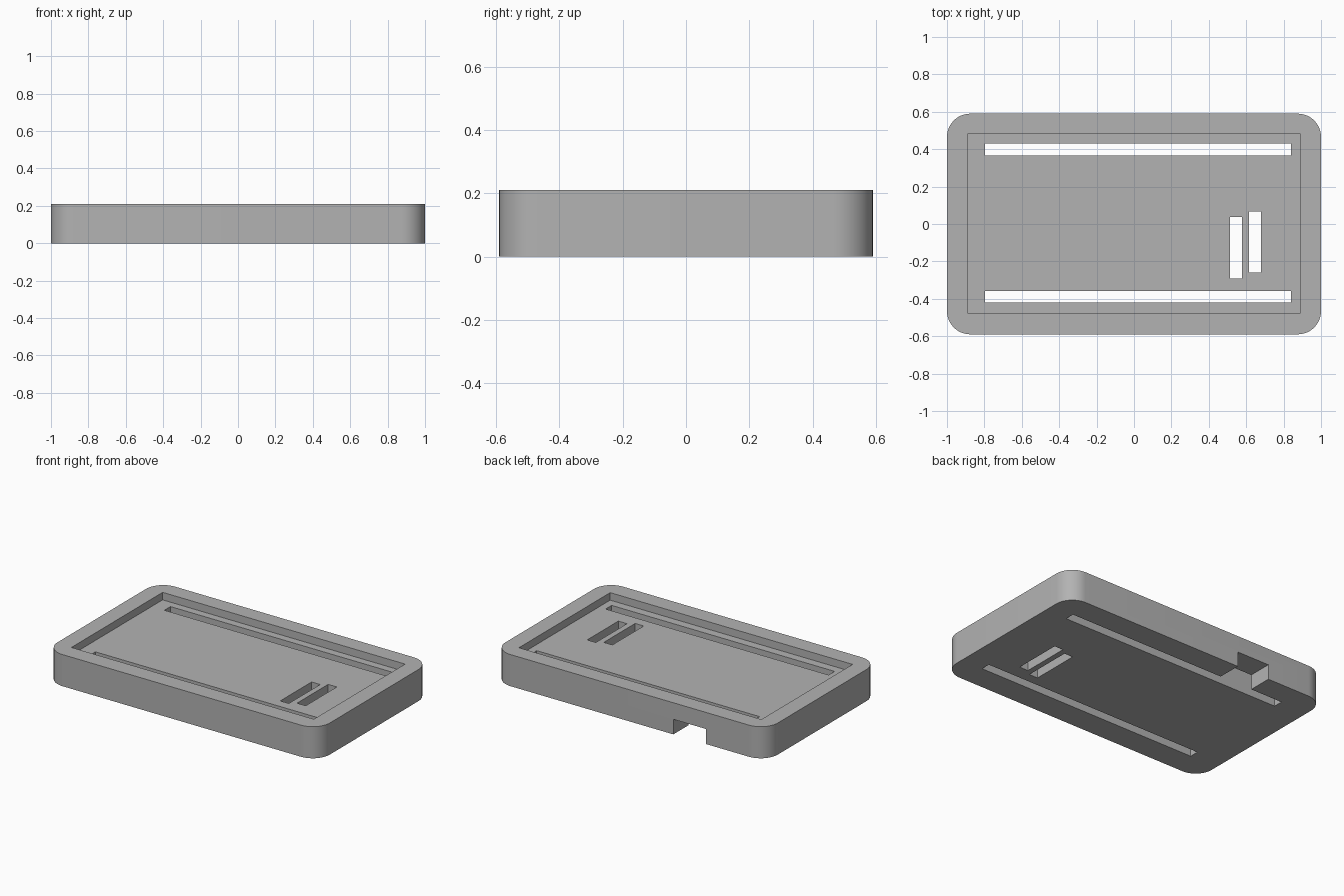
import bpy, bmesh, math

cube = bpy.data.objects.get("Cube")
if cube:
    bpy.data.objects.remove(cube, do_unlink=True)

HALF_X, HALF_Y, HEIGHT = 1.0, 0.59, 0.21
CORNER, FLOOR, OVER = 0.125, 0.16, 0.1

grey = bpy.data.materials.new("plain grey")
grey.use_nodes = True
colour = (0.45, 0.45, 0.45, 1)
grey.diffuse_color = colour
grey.node_tree.nodes["Principled BSDF"].inputs["Base Color"].default_value = colour


def box(name, x, y, z, radius=0):
    """Box from (low, high) ranges, with optional rounded upright edges."""
    bm = bmesh.new()
    bmesh.ops.create_cube(bm, size=1)
    for v in bm.verts:
        v.co = [(lo + hi) / 2 + c * (hi - lo) for c, (lo, hi) in zip(v.co, (x, y, z))]
    if radius:
        upright = [e for e in bm.edges
                   if abs(e.verts[0].co.z - e.verts[1].co.z) > 0.01]
        bmesh.ops.bevel(bm, geom=upright, offset=radius, segments=12,
                        profile=0.5, affect='EDGES')
    mesh = bpy.data.meshes.new(name)
    bm.to_mesh(mesh)
    bm.free()
    mesh.materials.append(grey)
    obj = bpy.data.objects.new(name, mesh)
    bpy.context.collection.objects.link(obj)
    return obj


# Rounded tray body
tray = box("tray", (-HALF_X, HALF_X), (-HALF_Y, HALF_Y), (0, HEIGHT), CORNER)

# Openings: shallow recess, two long slots, two short slots, cable notch
through = (-OVER, HEIGHT + OVER)
cutters = [
    box("recess_cutter", (-0.89, 0.89), (-0.476, 0.481), (FLOOR, HEIGHT + OVER)),
    box("back_slot_cutter", (-0.797, 0.84), (0.366, 0.43), through),
    box("front_slot_cutter", (-0.797, 0.84), (-0.42, -0.357), through),
    box("inner_slot_cutter", (0.514, 0.577), (-0.291, 0.038), through),
    box("outer_slot_cutter", (0.615, 0.679), (-0.26, 0.067), through),
    box("notch_cutter", (-0.56, -0.32), (0.41, HALF_Y + OVER), (-OVER, 0.1)),
]

bpy.ops.object.select_all(action='DESELECT')
tray.select_set(True)
bpy.context.view_layer.objects.active = tray
for cutter in cutters:
    mod = tray.modifiers.new(cutter.name, 'BOOLEAN')
    mod.operation = 'DIFFERENCE'
    mod.solver = 'EXACT'
    mod.object = cutter
    bpy.ops.object.modifier_apply(modifier=mod.name)
    bpy.data.objects.remove(cutter, do_unlink=True)

# Soft shading on the round corners only
bpy.ops.object.shade_smooth_by_angle(angle=math.radians(30))
